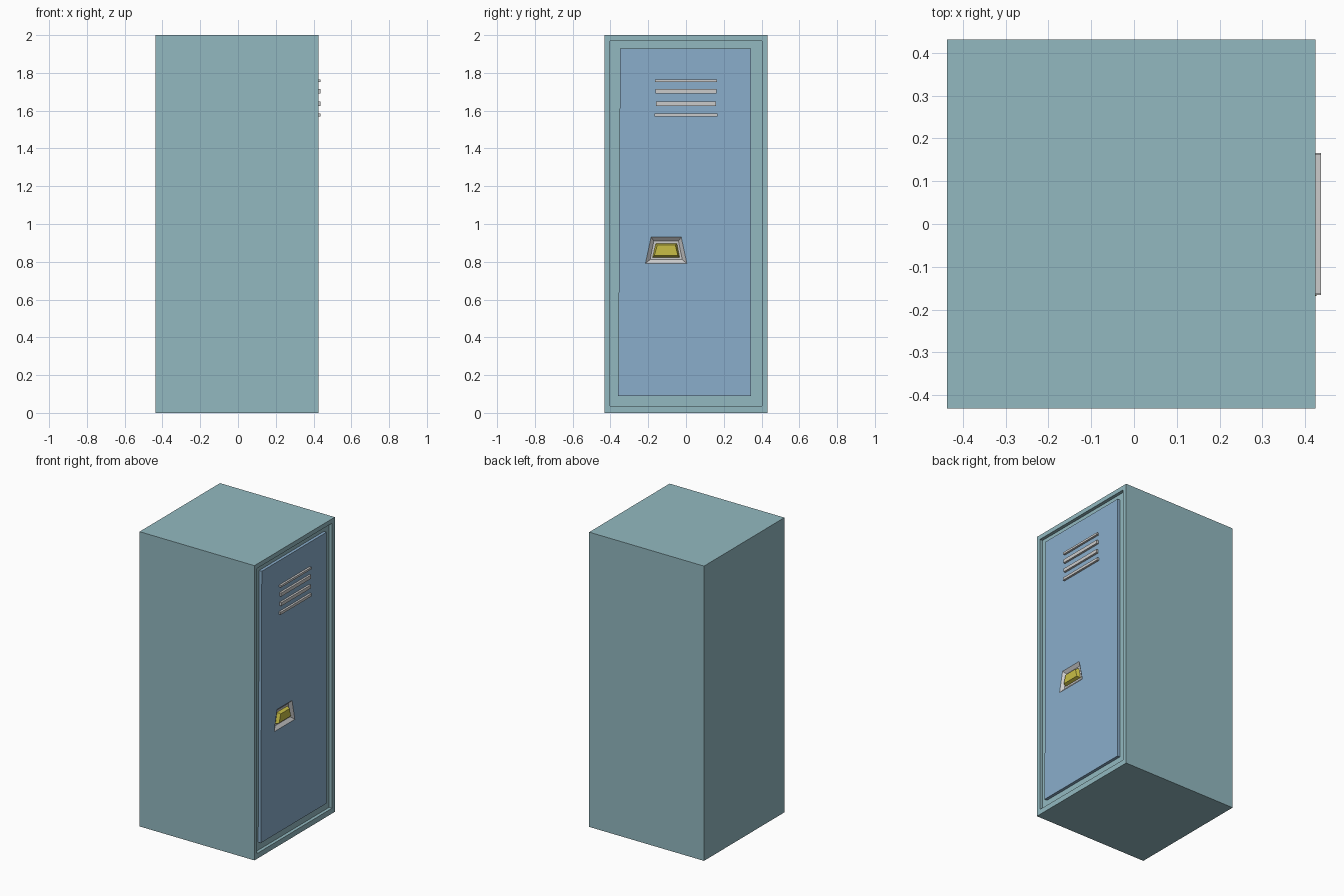
import bpy, bmesh

if "Cube" in bpy.data.objects:
    bpy.data.objects.remove(bpy.data.objects["Cube"])


def material(name, color):
    m = bpy.data.materials.new(name)
    m.diffuse_color = (*color, 1)
    m.use_nodes = True
    m.node_tree.nodes["Principled BSDF"].inputs["Base Color"].default_value = m.diffuse_color
    return m


def rect(x, y0, y1, z0, z1):
    return trap(x, (y0, y1), (y0, y1), z0, z1)


def trap(x, bottom, top, z0, z1):
    """Four-point loop facing +x: bottom and top y ranges at two heights."""
    return [(x, bottom[0], z0), (x, bottom[1], z0), (x, top[1], z1), (x, top[0], z1)]


def loft(name, loops, mat=None, start=True, end=True):
    """Join successive four-point loops with quads, optionally capping the ends."""
    bm = bmesh.new()
    rings = [[bm.verts.new(p) for p in loop] for loop in loops]
    for a, b in zip(rings, rings[1:]):
        for i in range(4):
            j = (i + 1) % 4
            bm.faces.new((a[i], a[j], b[j], b[i]))
    if start:
        bm.faces.new(rings[0][::-1])
    if end:
        bm.faces.new(rings[-1])
    me = bpy.data.meshes.new(name)
    bm.to_mesh(me)
    bm.free()
    ob = bpy.data.objects.new(name, me)
    bpy.context.collection.objects.link(ob)
    if mat:
        me.materials.append(mat)
    return ob


teal = material("teal_paint", (0.29, 0.485, 0.527))
blue = material("blue_paint", (0.254, 0.423, 0.597))
yellow = material("yellow_paint", (0.578, 0.515, 0.061))

FRONT, RECESS, DOOR = 0.425, 0.403, 0.423

# Cabinet with a raised rim around the recessed door frame
loft("cabinet", [rect(-0.437, -0.431, 0.431, 0, 2),
                 rect(FRONT, -0.431, 0.431, 0, 2),
                 rect(FRONT, -0.402, 0.402, 0.036, 1.97),
                 rect(RECESS, -0.402, 0.402, 0.036, 1.97)], teal)

# Door panel, slightly out of square, with an opening for the handle
opening = trap(DOOR, (-0.215, 0.005), (-0.185, -0.025), 0.79, 0.93)
edge = ((-0.359, 0.345), (-0.349, 0.345), 0.09, 1.93)
loft("door", [trap(RECESS, *edge), trap(DOOR, *edge), opening], blue, start=False, end=False)

# Sloped grey cup sunk into the door
floor = trap(RECESS + 0.002, (-0.19, -0.02), (-0.17, -0.04), 0.812, 0.91)
loft("handle_cup", [opening, floor], start=False)

# Yellow latch handle
loft("handle", [trap(RECESS, (-0.178, -0.033), (-0.16, -0.047), 0.823, 0.897),
                trap(0.427, (-0.168, -0.043), (-0.152, -0.057), 0.832, 0.888)], yellow)

# Vent slats
for i, (half, z0, z1) in enumerate([(0.163, 1.752, 1.766), (0.161, 1.69, 1.714),
                                    (0.158, 1.625, 1.648), (0.166, 1.568, 1.586)]):
    loft(f"vent_slat_{i + 1}", [rect(0.415, -half, half, z0, z1),
                                rect(0.437, -half, half, z0, z1)])
